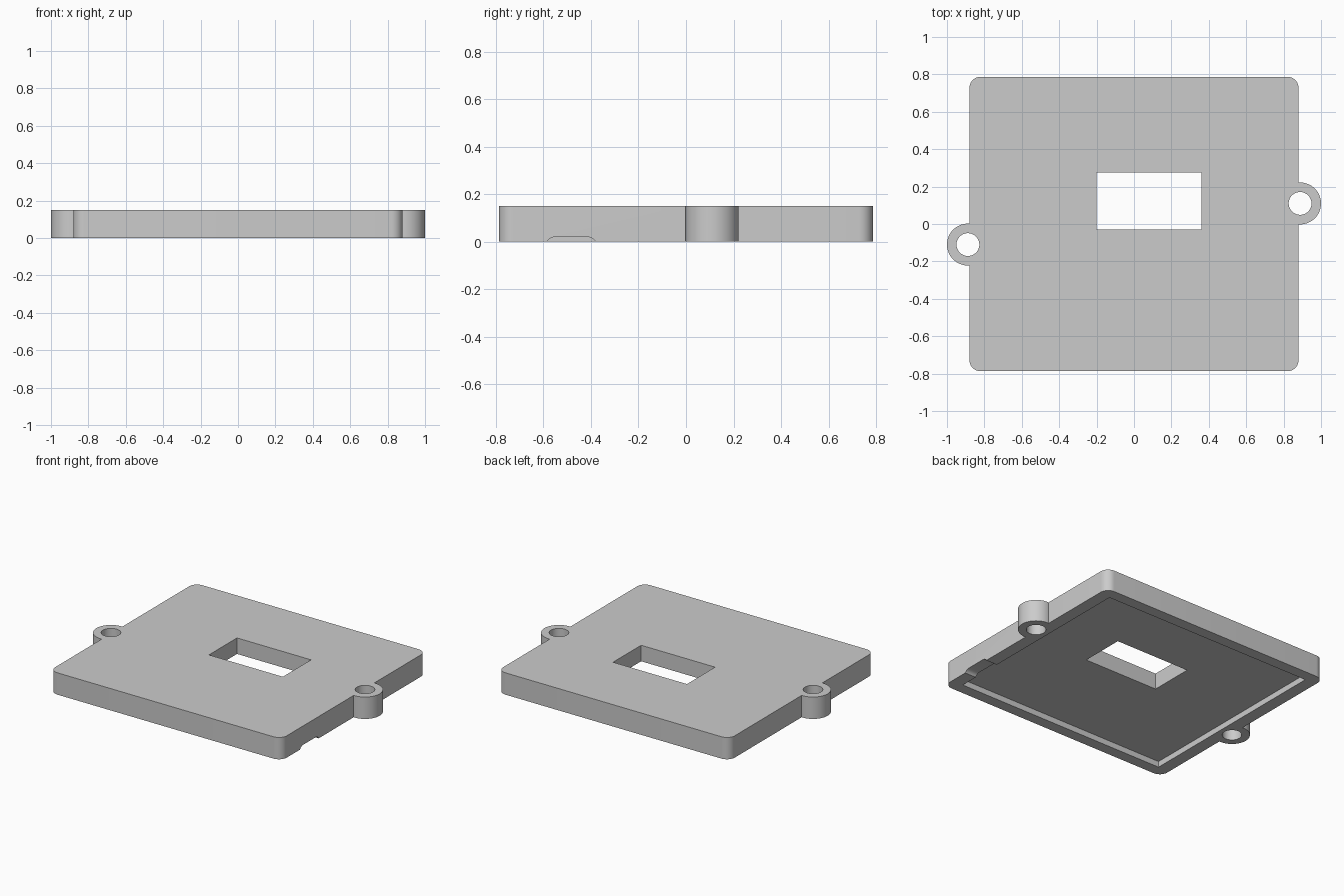
import bpy, bmesh, math
from mathutils import Vector

if "Cube" in bpy.data.objects:
    bpy.data.objects.remove(bpy.data.objects["Cube"])

HEIGHT = 0.15
RECESS = 0.04

grey = bpy.data.materials.new("plain_grey")
grey.use_nodes = True
colour = (0.6, 0.6, 0.6, 1)
grey.diffuse_color = colour
grey.node_tree.nodes["Principled BSDF"].inputs["Base Color"].default_value = colour


def prism(name, points, direction):
    """Extrude a closed loop of 3D points along a direction."""
    bm = bmesh.new()
    face = bm.faces.new([bm.verts.new(p) for p in points])
    out = bmesh.ops.extrude_face_region(bm, geom=[face])
    moved = [v for v in out["geom"] if isinstance(v, bmesh.types.BMVert)]
    bmesh.ops.translate(bm, verts=moved, vec=Vector(direction))
    bmesh.ops.recalc_face_normals(bm, faces=bm.faces)
    mesh = bpy.data.meshes.new(name)
    bm.to_mesh(mesh)
    bm.free()
    mesh.materials.append(grey)
    obj = bpy.data.objects.new(name, mesh)
    bpy.context.collection.objects.link(obj)
    return obj


def arc(cx, cy, radius, start, end, steps):
    for i in range(steps + 1):
        a = math.radians(start + (end - start) * i / steps)
        yield cx + radius * math.cos(a), cy + radius * math.sin(a)


def box(name, x0, x1, y0, y1, z0, z1):
    loop = [(x0, y0, z0), (x1, y0, z0), (x1, y1, z0), (x0, y1, z0)]
    return prism(name, loop, (0, 0, z1 - z0))


def cylinder(name, x, y, radius, z0, z1):
    loop = [(px, py, z0) for px, py in arc(x, y, radius, 0, 360, 64)][:-1]
    return prism(name, loop, (0, 0, z1 - z0))


def combine(target, tool, operation):
    """Apply a boolean and discard the helper."""
    mod = target.modifiers.new(operation, 'BOOLEAN')
    mod.operation = operation
    mod.object = tool
    mod.solver = 'EXACT'
    bpy.context.view_layer.objects.active = target
    bpy.ops.object.modifier_apply(modifier=mod.name)
    bpy.data.objects.remove(tool)


# Rounded cover plate
r, hx, hy = 0.06, 0.88, 0.787
outline = []
for sx, sy, start in ((1, 1, 0), (-1, 1, 90), (-1, -1, 180), (1, -1, 270)):
    outline += arc(sx * (hx - r), sy * (hy - r), r, start, start + 90, 10)
plate = prism("cover_plate", [(x, y, 0) for x, y in outline], (0, 0, HEIGHT))

# Screw ears on opposite sides
for side in (1, -1):
    combine(plate, cylinder("ear", side * 0.888, side * 0.11, 0.112, 0, HEIGHT), 'UNION')

# Shallow recess underneath and the window through the plate
combine(plate, box("recess", -0.795, 0.795, -0.71, 0.71, -0.1, RECESS), 'DIFFERENCE')
combine(plate, box("window", -0.2, 0.362, -0.03, 0.275, -0.1, 0.3), 'DIFFERENCE')

# Screw holes
for side in (1, -1):
    combine(plate, cylinder("hole", side * 0.888, side * 0.11, 0.061, -0.1, 0.3), 'DIFFERENCE')

# Cable notch with rounded upper corners through the left rim
notch = [(-0.59, -0.05), (-0.375, -0.05)]
notch += arc(-0.415, -0.02, 0.04, 0, 90, 8)
notch += arc(-0.55, -0.02, 0.04, 90, 180, 8)
combine(plate, prism("notch", [(0.75, y, z) for y, z in notch], (0.2, 0, 0)), 'DIFFERENCE')

# Smooth round walls, crisp edges
bpy.ops.object.select_all(action='DESELECT')
plate.select_set(True)
bpy.context.view_layer.objects.active = plate
bpy.ops.object.shade_smooth_by_angle(angle=math.radians(30))
